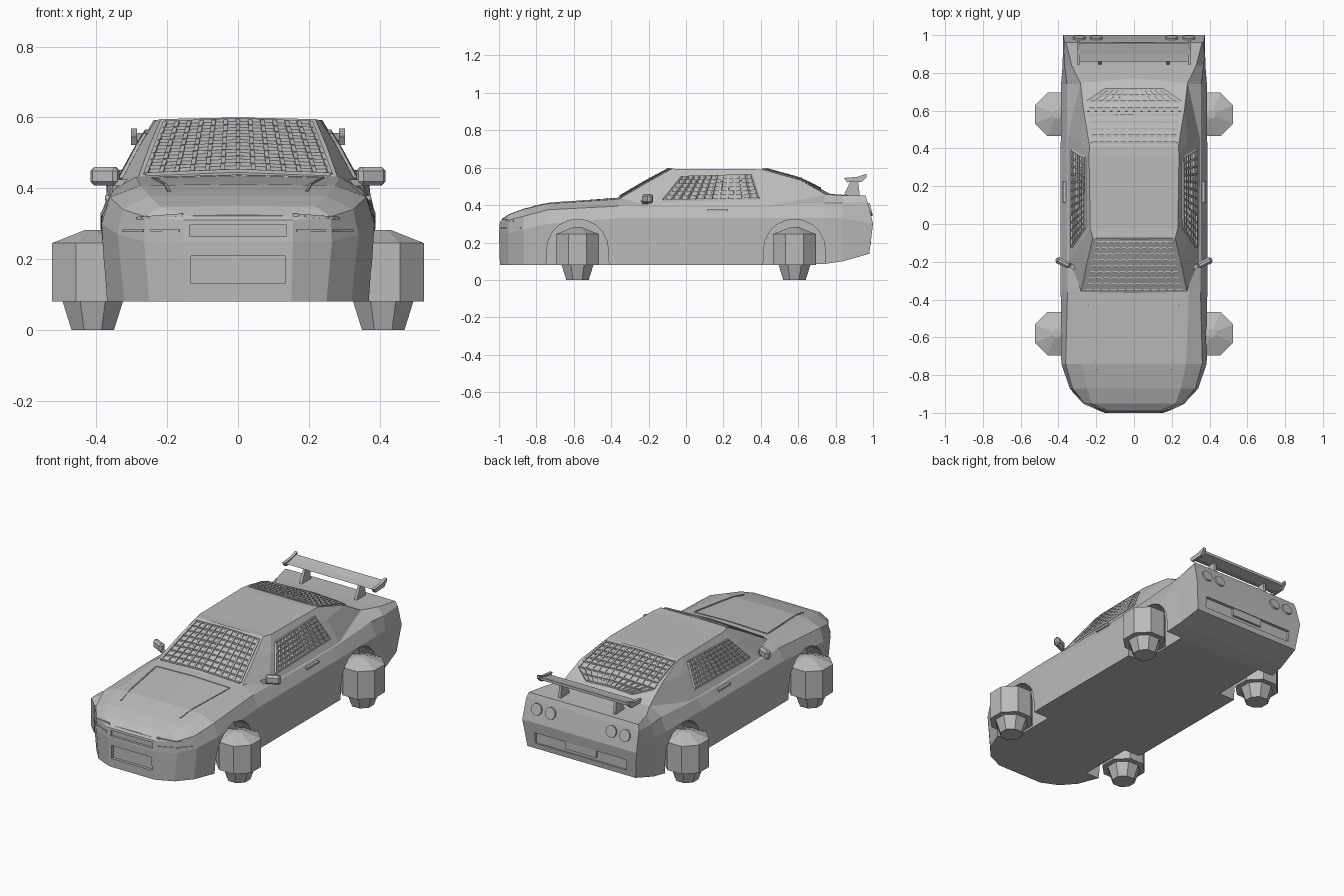
import bpy, bmesh, math
from mathutils import Vector, Matrix
from mathutils.bvhtree import BVHTree

if "Cube" in bpy.data.objects:
    bpy.data.objects.remove(bpy.data.objects["Cube"])

grey = bpy.data.materials.new("plain grey")
grey.diffuse_color = (0.5, 0.5, 0.5, 1)
grey.use_nodes = True
grey.node_tree.nodes["Principled BSDF"].inputs["Base Color"].default_value = grey.diffuse_color


def finish(bm, name):
    bmesh.ops.recalc_face_normals(bm, faces=bm.faces)
    me = bpy.data.meshes.new(name)
    bm.to_mesh(me)
    bm.free()
    me.materials.append(grey)
    ob = bpy.data.objects.new(name, me)
    bpy.context.collection.objects.link(ob)
    return ob


def add_box(bm, c, s, rot=Matrix()):
    m = Matrix.Translation(c) @ rot.to_4x4() @ Matrix.Diagonal((*s, 1))
    return bmesh.ops.create_cube(bm, size=1, matrix=m)["verts"]


def add_prism(bm, outline, x0, x1):
    """Extrude a (y, z) outline along x."""
    a = [bm.verts.new((x0, y, z)) for y, z in outline]
    b = [bm.verts.new((x1, y, z)) for y, z in outline]
    bm.faces.new(a)
    bm.faces.new(b[::-1])
    for i in range(len(a)):
        j = (i + 1) % len(a)
        bm.faces.new((a[i], a[j], b[j], b[i]))


def bridge(bm, a, b, closed=True):
    n = len(a)
    for i in range(n if closed else n - 1):
        j = (i + 1) % n
        bm.faces.new((a[i], a[j], b[j], b[i]))


# Lower body: stations (y, floor, x0, x1, z1, x2, z2, x3, z3, z centre)
stations = [
    (-1.00, .08, .150, .155, .25, .155, .31, .140, .322, .325),
    (-0.95, .08, .250, .265, .25, .262, .32, .220, .348, .350),
    (-0.87, .08, .320, .340, .27, .325, .34, .250, .378, .380),
    (-0.74, .08, .372, .385, .30, .362, .375, .275, .408, .412),
    (-0.36, .08, .385, .388, .33, .352, .395, .290, .432, .440),
    (-0.10, .08, .385, .388, .33, .355, .39, .300, .420, .430),
    (0.40, .08, .385, .388, .33, .355, .39, .300, .420, .430),
    (0.74, .085, .385, .386, .33, .355, .41, .280, .458, .462),
    (0.84, .10, .375, .378, .33, .368, .41, .330, .452, .455),
    (1.00, .14, .355, .375, .30, .370, .42, .360, .450, .452),
]
bm = bmesh.new()
rings = []
for y, zb, x0, x1, z1, x2, z2, x3, z3, zc in stations:
    half = [(x0, zb), (x1, z1), (x2, z2), (x3, z3)]
    dy = [0] * 5
    if y == 1.0:
        dy = [-.02, 0, -.03, -.04, -.04]
    if y == -1.0:
        dy = [.005, 0, .005, .015, .015]
    pts = [(x, y + d, z) for (x, z), d in zip(half, dy)] + [(0, y + dy[4], zc)]
    pts += [(-x, yy, z) for x, yy, z in pts[3::-1]]
    rings.append([bm.verts.new(p) for p in pts])
for a, b in zip(rings, rings[1:]):
    bridge(bm, a, b)
for r in (rings[0], rings[-1]):
    for i in range(3):
        bm.faces.new((r[i], r[i + 1], r[7 - i], r[8 - i]))
    bm.faces.new((r[3], r[4], r[5]))
body = finish(bm, "lower_body")

# Cut wheel arches, front openings and rear bumper recess
bm = bmesh.new()
arch = [(.165 * math.cos(t * math.pi / 10), .16 + .165 * math.sin(t * math.pi / 10)) for t in range(11)]
arch = [(.17, 0)] + arch + [(-.17, 0)]
for cy in (-.58, .58):
    for s in (-1, 1):
        add_prism(bm, [(y + cy, z) for y, z in arch], .28 * s, .6 * s)
add_box(bm, (0, -1, .28), (.274, .03, .032))
add_box(bm, (0, -1, .17), (.264, .04, .078))
add_box(bm, (0, 1, .205), (.60, .05, .065))
cutter = finish(bm, "cutter")
cutter.hide_render = True
mod = body.modifiers.new("cuts", "BOOLEAN")
mod.operation, mod.object, mod.solver = "DIFFERENCE", cutter, "EXACT"
dg = bpy.context.evaluated_depsgraph_get()
body.data = bpy.data.meshes.new_from_object(body.evaluated_get(dg))
body.modifiers.clear()
bpy.data.objects.remove(cutter)

# Cabin: base, middle and roof rings, mirrored
levels = [
    [(0, -.39, .425), (.285, -.38, .42), (.345, -.20, .395), (.350, .45, .395), (.285, .76, .45), (0, .78, .455)],
    [(0, -.22, .525), (.250, -.21, .52), (.278, -.09, .52), (.282, .43, .52), (.268, .61, .535), (0, .62, .54)],
    [(0, -.08, .60), (.218, -.075, .595), (.232, -.02, .592), (.238, .37, .592), (.235, .41, .59), (0, .41, .598)],
]
bm = bmesh.new()
rings = []
for half in levels:
    full = half + [(-x, y, z) for x, y, z in half[4:0:-1]]
    rings.append([bm.verts.new(p) for p in full])
for a, b in zip(rings, rings[1:]):
    bridge(bm, a, b)
bm.faces.new(rings[0])
r = rings[2]
for i in range(5):
    a, b, c, d = r[i], r[i + 1], r[(9 - i) % 10], r[(10 - i) % 10]
    bm.faces.new(list(dict.fromkeys((a, b, c, d))))
cabin = finish(bm, "cabin")


# Raised strips laid on a surface along a straight line
def tree(ob):
    t = bmesh.new()
    t.from_mesh(ob.data)
    return BVHTree.FromBMesh(t)


trees = {"cabin": tree(cabin), "body": tree(body)}


def strip(bm, surf, a, b, look, size=.012, n=4):
    a, b, look = Vector(a), Vector(b), Vector(look)
    hits = [trees[surf].ray_cast(a.lerp(b, i / n) - look * 3, look)[0] for i in range(n + 1)]
    for p, q in zip(hits, hits[1:]):
        if p and q and (q - p).length > 1e-4:
            rot = (q - p).to_track_quat("Z", "Y").to_matrix()
            add_box(bm, (p + q) / 2, (size, size, (q - p).length), rot)


def lattice(name, surf, quad, look, rows, cols):
    a, b, c, d = map(Vector, quad)
    bm = bmesh.new()
    for i in range(rows + 1):
        t = i / rows
        strip(bm, surf, a.lerp(d, t), b.lerp(c, t), look)
    for i in range(cols + 1):
        t = i / cols
        strip(bm, surf, a.lerp(b, t), d.lerp(c, t), look)
    return finish(bm, name)


down = (0, 0, -1)
lattice("windscreen_lattice", "cabin",
        [(-.26, -.35, 0), (.26, -.35, 0), (.205, -.095, 0), (-.205, -.095, 0)], down, 8, 12)
lattice("rear_window_lattice", "cabin",
        [(-.225, .43, 0), (.225, .43, 0), (.245, .65, 0), (-.245, .65, 0)], down, 6, 12)
lattice("rear_window_lower_lattice", "cabin",
        [(-.245, .65, 0), (.245, .65, 0), (.15, .715, 0), (-.15, .715, 0)], down, 2, 12)
for s, side in ((1, "right"), (-1, "left")):
    lattice(side + "_window_lattice", "cabin",
            [(0, -.12, .425), (0, .39, .435), (0, .35, .56), (0, -.02, .55)], (-s, 0, 0), 6, 12)

# Bonnet creases and headlight edges
bm = bmesh.new()
for s in (1, -1):
    strip(bm, "body", (s * .24, -.43, 0), (s * .195, -.82, 0), down, .008, 8)
    strip(bm, "body", (s * .165, 0, .28), (s * .325, 0, .28), (0, 1, 0), .008, 8)
    strip(bm, "body", (s * .155, 0, .325), (s * .285, 0, .315), (0, 1, 0), .008, 8)
strip(bm, "body", (-.24, -.42, 0), (.24, -.42, 0), down, .006, 6)
finish(bm, "bonnet_and_headlight_trim")

# Wheels: stacked eight-sided sections on upright axes
for s, side in ((1, "right"), (-1, "left")):
    for cy, end in ((-.58, "front"), (.58, "rear")):
        bm = bmesh.new()
        rings = []
        for rad, z in ((.060, 0), (.085, .08), (.115, .08), (.115, .245), (.022, .282)):
            rad /= math.cos(math.pi / 8)
            ang = [(k + .5) * math.pi / 4 for k in range(8)]
            rings.append([bm.verts.new((s * .41 + rad * math.cos(t), cy + rad * math.sin(t), z)) for t in ang])
        for a, b in zip(rings, rings[1:]):
            bridge(bm, a, b)
        bm.faces.new(rings[0])
        bm.faces.new(rings[-1])
        finish(bm, f"{end}_{side}_wheel")

    # Door mirror with arm
    bm = bmesh.new()
    rot = Matrix.Rotation(s * .45, 3, "Z")
    v = add_box(bm, (s * .375, -.205, .434), (.085, .035, .052), rot)
    bmesh.ops.bevel(bm, geom=list({e for w in v for e in w.link_edges}), offset=.011, segments=1, affect="EDGES")
    add_box(bm, (s * .32, -.228, .415), (.07, .02, .018), rot)
    finish(bm, side + "_mirror")

    # Door handle
    bm = bmesh.new()
    add_box(bm, (s * .365, .17, .373), (.022, .11, .012))
    finish(bm, side + "_door_handle")

    # Round tail lights
    bm = bmesh.new()
    for x in (.20, .29):
        m = Matrix.Translation((s * x, .981, .375)) @ Matrix.Rotation(math.radians(-76), 4, "X")
        bmesh.ops.create_cone(bm, cap_ends=True, segments=12, radius1=.034, radius2=.034, depth=.02, matrix=m)
    finish(bm, side + "_tail_lights")

    # Wing strut and end plate
    bm = bmesh.new()
    add_prism(bm, [(.84, .445), (.93, .445), (.92, .53), (.88, .53)], s * .172, s * .188)
    finish(bm, side + "_wing_strut")
    bm = bmesh.new()
    add_prism(bm, [(.845, .545), (.86, .522), (.94, .525), (.965, .55), (.965, .568), (.92, .552)], s * .285, s * .302)
    finish(bm, side + "_wing_end_plate")

# Rear wing blade
bm = bmesh.new()
add_prism(bm, [(.86, .535), (.90, .526), (.955, .54), (.955, .556), (.90, .542)], -.295, .295)
finish(bm, "rear_wing")

# Rear number plate block
bm = bmesh.new()
add_box(bm, (0, .978, .215), (.20, .02, .045))
finish(bm, "rear_plate")
